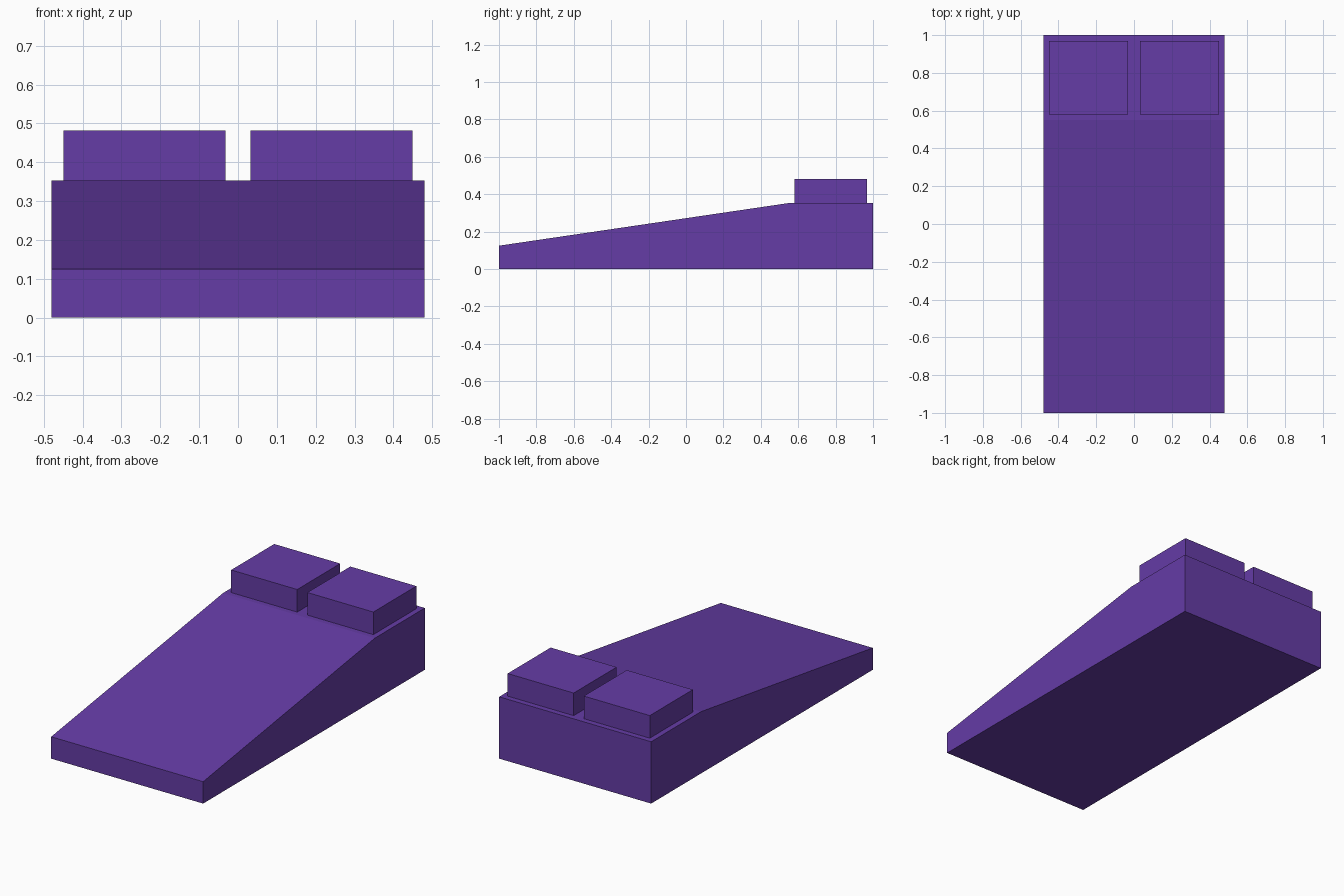
import bpy
import bmesh
from mathutils import Vector

default = bpy.data.objects.get("Cube")
if default:
    bpy.data.objects.remove(default, do_unlink=True)

# Single purple plastic
COLOUR = (0.13, 0.045, 0.38, 1.0)
purple = bpy.data.materials.new("purple")
purple.use_nodes = True
purple.diffuse_color = COLOUR
purple.node_tree.nodes["Principled BSDF"].inputs["Base Color"].default_value = COLOUR


def extrude_profile(name, profile, x0, x1):
    """Extrude a (y, z) outline along x into a solid object."""
    bm = bmesh.new()
    face = bm.faces.new([bm.verts.new((x0, y, z)) for y, z in profile])
    out = bmesh.ops.extrude_face_region(bm, geom=[face])
    moved = [v for v in out["geom"] if isinstance(v, bmesh.types.BMVert)]
    bmesh.ops.translate(bm, verts=moved, vec=Vector((x1 - x0, 0, 0)))
    bmesh.ops.recalc_face_normals(bm, faces=bm.faces)
    mesh = bpy.data.meshes.new(name)
    bm.to_mesh(mesh)
    bm.free()
    mesh.materials.append(purple)
    obj = bpy.data.objects.new(name, mesh)
    bpy.context.collection.objects.link(obj)
    return obj


HALF_WIDTH = 0.48
DECK = 0.353

# Sloped body with a flat deck at the back
extrude_profile("wedge_body",
                [(-1, 0), (1, 0), (1, DECK), (0.55, DECK), (-1, 0.125)],
                -HALF_WIDTH, HALF_WIDTH)

# Pair of raised blocks on the deck
block = [(0.58, DECK), (0.968, DECK), (0.968, 0.482), (0.58, 0.482)]
for side, sign in (("left", 1), ("right", -1)):
    extrude_profile(side + "_block", block, sign * 0.032, sign * 0.449)
